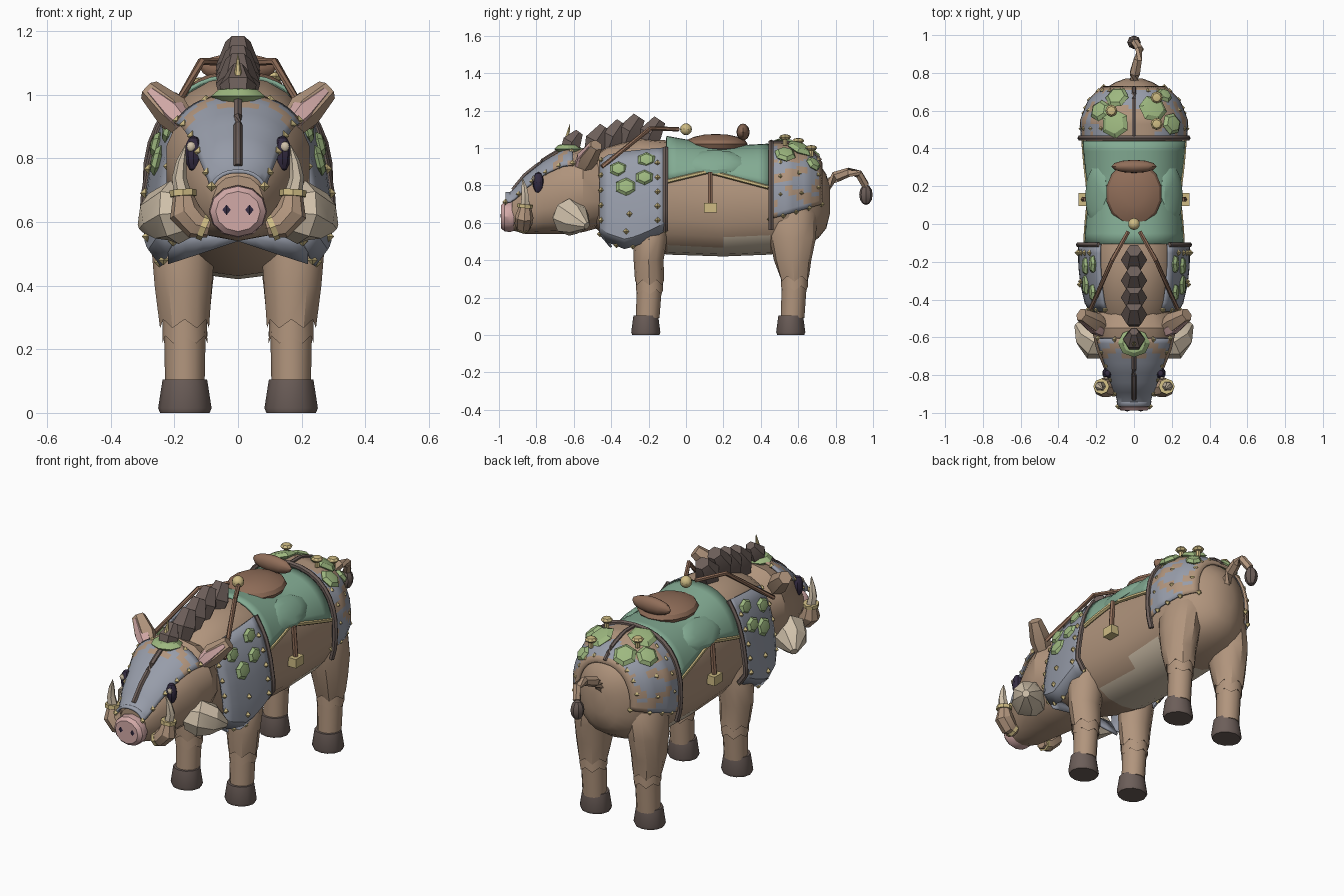
import bpy, bmesh, math
from mathutils import Vector, Matrix

cube = bpy.data.objects.get("Cube")
if cube:
    bpy.data.objects.remove(cube, do_unlink=True)


def material(name, r, g, b):
    m = bpy.data.materials.new(name)
    m.use_nodes = True
    m.diffuse_color = (r, g, b, 1)
    m.node_tree.nodes["Principled BSDF"].inputs["Base Color"].default_value = (r, g, b, 1)
    return m


skin = material("tan hide", .44, .3, .205)
hair = material("dark hair", .15, .112, .1)
leather = material("saddle leather", .28, .155, .1)
steel = material("grey armour", .31, .335, .4)
cloth = material("green cloth", .225, .405, .29)
moss = material("moss green", .34, .48, .215)
gold = material("pale gold", .62, .5, .23)
pink = material("pink skin", .65, .4, .39)
cream = material("cream", .64, .54, .41)
dark = material("eye purple", .035, .025, .055)
made = []


def finish(name, bm, mat, mirror=False, thick=0):
    bmesh.ops.recalc_face_normals(bm, faces=bm.faces)
    me = bpy.data.meshes.new(name)
    bm.to_mesh(me)
    bm.free()
    me.materials.append(mat)
    ob = bpy.data.objects.new(name, me)
    bpy.context.collection.objects.link(ob)
    if thick:
        mod = ob.modifiers.new("thickness", "SOLIDIFY")
        mod.thickness, mod.offset = thick, 0
    if mirror:
        ob.modifiers.new("mirror", "MIRROR").use_mirror_merge = False
    made.append(ob)
    return ob


def loft(name, rings, mat, mirror=False):
    bm = bmesh.new()
    rows = [[bm.verts.new(p) for p in r] for r in rings]
    n = len(rows[0])
    for a, b in zip(rows, rows[1:]):
        for i in range(n):
            bm.faces.new((a[i], a[(i + 1) % n], b[(i + 1) % n], b[i]))
    bm.faces.new(rows[0])
    bm.faces.new(rows[-1])
    return finish(name, bm, mat, mirror)


def tube(name, pts, radii, mat, mirror=False, sides=6):
    pts = [Vector(p) for p in pts]
    if not isinstance(radii, (list, tuple)):
        radii = [radii] * len(pts)
    rings = []
    for i, p in enumerate(pts):
        t = (pts[min(i + 1, len(pts) - 1)] - pts[max(i - 1, 0)]).normalized()
        n = t.cross(Vector((0, 1, 0) if abs(t.y) < .8 else (1, 0, 0))).normalized()
        b = t.cross(n)
        turn = [2 * math.pi * k / sides for k in range(sides)]
        rings.append([p + (n * math.cos(a) + b * math.sin(a)) * radii[i] for a in turn])
    return loft(name, rings, mat, mirror)


def blobs(name, items, mat, mirror=False, u=10, v=6):
    # Each item is a centre, three radii and an optional direction for local z
    bm = bmesh.new()
    for c, r, *n in items:
        rot = Vector(n[0]).to_track_quat('Z', 'Y').to_matrix().to_4x4() if n else Matrix()
        m = Matrix.Translation(c) @ rot @ Matrix.Diagonal((*r, 1))
        bmesh.ops.create_uvsphere(bm, u_segments=u, v_segments=v, radius=1, matrix=m)
    return finish(name, bm, mat, mirror)


def sheet(name, fn, nu, nv, mat, mirror=False):
    bm = bmesh.new()
    g = [[bm.verts.new(fn(i / nu, j / nv)) for j in range(nv + 1)] for i in range(nu + 1)]
    for i in range(nu):
        for j in range(nv):
            bm.faces.new((g[i][j], g[i + 1][j], g[i + 1][j + 1], g[i][j + 1]))
    return finish(name, bm, mat, mirror, .012)


def lerp(table, y):
    for a, b in zip(table, table[1:]):
        if y <= b[0]:
            break
    t = (y - a[0]) / (b[0] - a[0])
    return [p + (q - p) * t for p, q in zip(a[1:], b[1:])]


def power(v, p):
    return math.copysign(abs(v) ** p, v)


def surf(table, y, a, off=0):
    # Point on a trunk section, with angle measured from the top
    top, bot, rx = lerp(table, y)
    return Vector(((rx + off) * power(math.sin(a), .85), y,
                   (top + bot) / 2 + ((top - bot) / 2 + off) * power(math.cos(a), .85)))


def angle_at(table, y, z, off=0):
    top, bot, _ = lerp(table, y)
    c = (z - (top + bot) / 2) / ((top - bot) / 2 + off)
    return math.acos(max(-1, min(1, power(c, 1 / .85))))


def trunk(name, table, n):
    return loft(name, [[surf(table, s[0], 2 * math.pi * k / n) for k in range(n)] for s in table], skin)


# Sections: y, top, bottom, half width
BODY = [(-.52, .94, .6, .17), (-.42, 1.01, .52, .215), (-.25, 1.055, .46, .24), (-.1, 1.04, .43, .245),
        (.2, .985, .42, .25), (.45, 1, .43, .255), (.55, 1, .45, .26), (.65, .965, .48, .22),
        (.71, .92, .52, .165), (.75, .86, .57, .1), (.77, .79, .65, .045)]
HEAD = [(-.93, .745, .56, .08), (-.86, .83, .54, .12), (-.76, .91, .54, .165), (-.66, .97, .54, .205),
        (-.55, 1, .55, .23), (-.44, .95, .58, .19)]

# Trunk with pale belly, and head
body = trunk("body", BODY, 20)
body.data.materials.append(cream)
for f in body.data.polygons:
    if f.center.z < .5 and -.12 < f.center.y < .46:
        f.material_index = 1
trunk("head", HEAD, 14)


# Legs, with jagged fur cuffs
def leg(name, y, rows, cuff):
    def ring(z, x, yy, rx, ry, jag=0):
        return [(x + rx * math.cos(k * math.pi / 6), yy + ry * math.sin(k * math.pi / 6),
                 z + (jag if k % 2 else -jag)) for k in range(12)]
    loft(name + "_hoof", [ring(0, .167, y, .078, .072), ring(.015, .167, y, .084, .078),
                          ring(.105, .167, y, .07, .066)], hair, True)
    loft(name + "_shin", [ring(.09, .167, y + .01, .062, .063),
                          ring(cuff, .167, y + .02, .066, .068)], skin, True)
    loft(name + "_cuff", [ring(cuff - .05, .167, y + .02, .071, .073, .012),
                          ring(cuff + .05, .168, y + .02, .068, .07)], skin, True)
    loft(name + "_thigh", [ring(cuff, .168, y + .02, .077, .078, .014)] + [ring(*r) for r in rows], skin, True)


leg("front_leg", -.215, [(.4, .172, -.2, .09, .08), (.52, .172, -.19, .1, .09), (.68, .14, -.18, .07, .08)], .28)
leg("hind_leg", .56, [(.4, .17, .57, .09, .1), (.52, .165, .57, .1, .125), (.65, .15, .56, .1, .14),
                      (.78, .12, .55, .07, .09)], .3)

# Snout and nostrils
loft("snout", [[(r * math.cos(k * math.pi / 6), y, .633 + .9 * r * math.sin(k * math.pi / 6))
                for k in range(12)] for y, r in ((-.91, .08), (-.94, .092), (-.97, .088), (-.988, .07))], pink)
blobs("nostril", [((.036, -.987, .638), (.016, .006, .02))], dark, True, 4, 2)

# Eyes, cheeks and ears
blobs("eye", [((.14, -.79, .815), (.029, .03, .057))], dark, True)
blobs("eye_glint", [((.148, -.815, .837), (.014, .01, .016))], cream, True)
tube("cheek_tuft", [(.14, -.64, .63), (.2, -.625, .63), (.25, -.58, .615), (.3, -.53, .585)],
     [.075, .1, .08, .02], cream, True, 8)
ear = [Vector(p) for p in ((.13, -.57, .86), (.21, -.52, .95), (.28, -.48, 1.015))]
tube("ear", ear, [.03, .056, .036], skin, True)
tube("inner_ear", [p + Vector((-.006, -.026, -.004)) for p in ear], [.018, .041, .017], pink, True)

# Tusks with gold bands
tube("tusk_root", [(.09, -.87, .58), (.13, -.87, .59), (.168, -.865, .63), (.172, -.86, .685)],
     [.03, .046, .05, .032], skin, True, 8)
tube("tusk", [(.172, -.86, .68), (.185, -.86, .74), (.178, -.865, .79), (.165, -.875, .84)],
     [.028, .023, .016, .002], cream, True)
tube("tusk_band", [(.172, -.862, .68), (.173, -.86, .7)], .042, gold, True, 8)
tube("lower_band", [(.1, -.87, .58), (.117, -.87, .587)], .042, gold, True, 8)


# Face plate with worn upper edge and central ridge
def face_point(u, v):
    y = -.965 + .36 * u
    p = surf(HEAD, max(y, -.93), (v - .5) * 2 * math.radians(64 - 38 * u + 30 * u * u), .014)
    return p + Vector((0, min(0, y + .93), 0))


def wear(ob, rule):
    ob.data.materials.append(skin)
    for f in ob.data.polygons:
        if rule(f.center):
            f.material_index = 1


plate = sheet("face_plate", face_point, 14, 14, steel)
wear(plate, lambda c: c.y > -.7 and math.sin(50 * abs(c.x) + 45 * c.y) > .1)
tube("face_ridge", [surf(HEAD, -.925 + .032 * i, 0, .024) for i in range(10)], .014, hair)

# Mane tufts, crown moss and horn
for i, (y, z) in enumerate(((-.5, .985), (-.41, 1.01), (-.32, 1.04), (-.21, 1.025))):
    tube("mane_tuft_%d" % (i + 1), [(0, y - .01, z - .03), (0, y + .02, z + .05), (0, y + .07, z + .125)],
         [.045, .07, .04], hair)
tube("crown_tuft", [(0, -.64, .96), (0, -.61, 1.03), (0, -.57, 1.085)], [.045, .058, .025], hair)
blobs("crown_moss", [((0, -.63, .995), (.085, .075, .03))], moss, False, 8, 4)
tube("crown_horn", [(0, -.64, 1.03), (0, -.62, 1.13)], [.018, .001], gold)

# Shoulder plates: columns of y, top, bottom, width
PLATE = [(-.46, .93, .54, .8), (-.42, .96, .5, .88), (-.32, .98, .46, .96), (-.22, .99, .5, 1), (-.11, 1, .56, 1)]
PROFILE = [(0, .18), (.2, .235), (.45, .268), (.75, .288), (.9, .29), (1, .25)]


def shoulder(u, v, off=0):
    y = -.46 + .35 * u
    top, bot, w = lerp(PLATE, y)
    return Vector((lerp(PROFILE, v)[0] * w + off, y, top + (bot - top) * v))


sheet("shoulder_plate", shoulder, 8, 10, steel, True)
sheet("chest_plate", lambda u, v: Vector((.22 * u, -.46 + .06 * u * v, .57 - v * (.03 + .07 * u))), 4, 2, steel, True)
tube("shoulder_strap", [shoulder(1, i / 8, .004) for i in range(9)], .015, hair, True)
blobs("shoulder_moss", [(shoulder(u, v, .008), (r, r * .8, .02), (1, 0, .25)) for u, v, r in
                        ((.28, .17, .052), (.4, .36, .062), (.71, .11, .052), (.68, .3, .052))],
      moss, True, 6, 4)


# Rump armour with worn patches, straps, moss and mushrooms
def rump(u, v):
    y = .45 + .275 * u
    return surf(BODY, y, (v - .5) * 2 * angle_at(BODY, y, .62 + .08 * u, .02), .02)


armour = sheet("rump_armour", rump, 14, 44, steel)
wear(armour, lambda c: c.y > .705 or math.sin(24 * c.y + 3 * math.sin(18 * c.z)) * math.sin(26 * c.z + 8 * c.y) > .08)
tube("rump_strap", [surf(BODY, .455, math.radians(-115 + 11.5 * i), .03) for i in range(21)], .015, hair)
tube("rump_spine", [surf(BODY, .45 + .03 * i, 0, .028) for i in range(10)], .012, hair)


def on_rump(x, y):
    s = max(-1, min(1, x / (lerp(BODY, y)[2] + .03)))
    return surf(BODY, y, math.asin(power(s, 1 / .85)), .03)


pads = [(-.09, .67, .065), (-.1, .53, .078), (.1, .61, .078), (.2, .53, .06), (-.18, .6, .06), (.16, .68, .045)]
blobs("rump_moss", [(on_rump(x, y), (r, r, .024), on_rump(x, y) - Vector((0, .48, .7))) for x, y, r in pads],
      moss, False, 6, 4)
for i, (x, y) in enumerate(((-.12, .6), (.12, .67), (.12, .53))):
    p = on_rump(x, y)
    tube("mushroom_stem_%d" % (i + 1), [p, p + Vector((0, 0, .04))], .013, gold)
    blobs("mushroom_cap_%d" % (i + 1), [(p + Vector((0, 0, .045)), (.032, .032, .016))], gold, False, 8, 4)

# Gold studs along the armour edges
studs = [shoulder(u / 4, 1, .004) for u in range(5)] + [shoulder(.02, v / 5, .006) for v in range(5)]
studs += [shoulder(.88, v / 6, .008) for v in range(1, 6)] + [shoulder(.45, .65, .008), shoulder(.4, .82, .008)]
studs += [rump(u / 4, 1) for u in range(5)] + [rump(.2, v / 12) for v in range(8, 12)]
studs += [rump(.92, v / 10) for v in range(6, 10)] + [rump(.55, .82), rump(.6, .93)]
studs += [face_point(u / 5, .97) for u in range(6)] + [face_point(.98, .7)]
blobs("stud", [(p, (.017, .017, .017)) for p in studs], gold, True, 4, 2)

# Saddle cloth with gold hem
HEM = [(-.11, .82), (.12, .875), (.44, .79)]


def blanket(u, v):
    y = -.105 + .545 * u
    return surf(BODY, y, (v - .5) * 2 * angle_at(BODY, y, lerp(HEM, y)[0], .018), .018)


sheet("saddle_cloth", blanket, 10, 20, cloth)
tube("cloth_hem", [blanket(i / 10, 1) for i in range(11)], .012, gold, True)
blobs("saddle_flap", [(surf(BODY, .15, angle_at(BODY, .15, .93, .018), .012), (.17, .085, .03), (1, 0, .9))],
      cloth, True)

# Saddle, cantle and stirrups
blobs("saddle_seat", [((0, .16, 1.02), (.15, .17, .055))], leather, False, 14, 8)
blobs("saddle_cantle", [((0, .305, 1.085), (.12, .035, .045))], leather, False, 12, 8)
tube("stirrup_strap", [(.255, .13, .87), (.268, .13, .69)], .014, leather, True)
bm = bmesh.new()
bmesh.ops.create_cube(bm, size=1, matrix=Matrix.Translation((.268, .13, .68)) @ Matrix.Diagonal((.05, .07, .05, 1)))
finish("stirrup", bm, gold, True)

# Reins and bead
tube("rein", [(.23, -.45, .9), (.115, -.19, 1.105), (.03, -.04, 1.1)], .012, leather, True)
blobs("rein_bead", [((0, 0, 1.1), (.032, .032, .032))], gold)

# Tail
tube("tail", [(0, .74, .79), (.005, .8, .845), (.02, .87, .87), (.03, .925, .86), (.005, .96, .8)],
     [.04, .03, .025, .023, .022], skin)
blobs("tail_tuft", [((0, .962, .75), (.036, .036, .055))], hair, False, 8, 6)

# Smooth shading with sharp creases
bpy.ops.object.select_all(action='DESELECT')
for ob in made:
    ob.select_set(True)
bpy.context.view_layer.objects.active = made[0]
bpy.ops.object.shade_smooth_by_angle(angle=math.radians(32))
